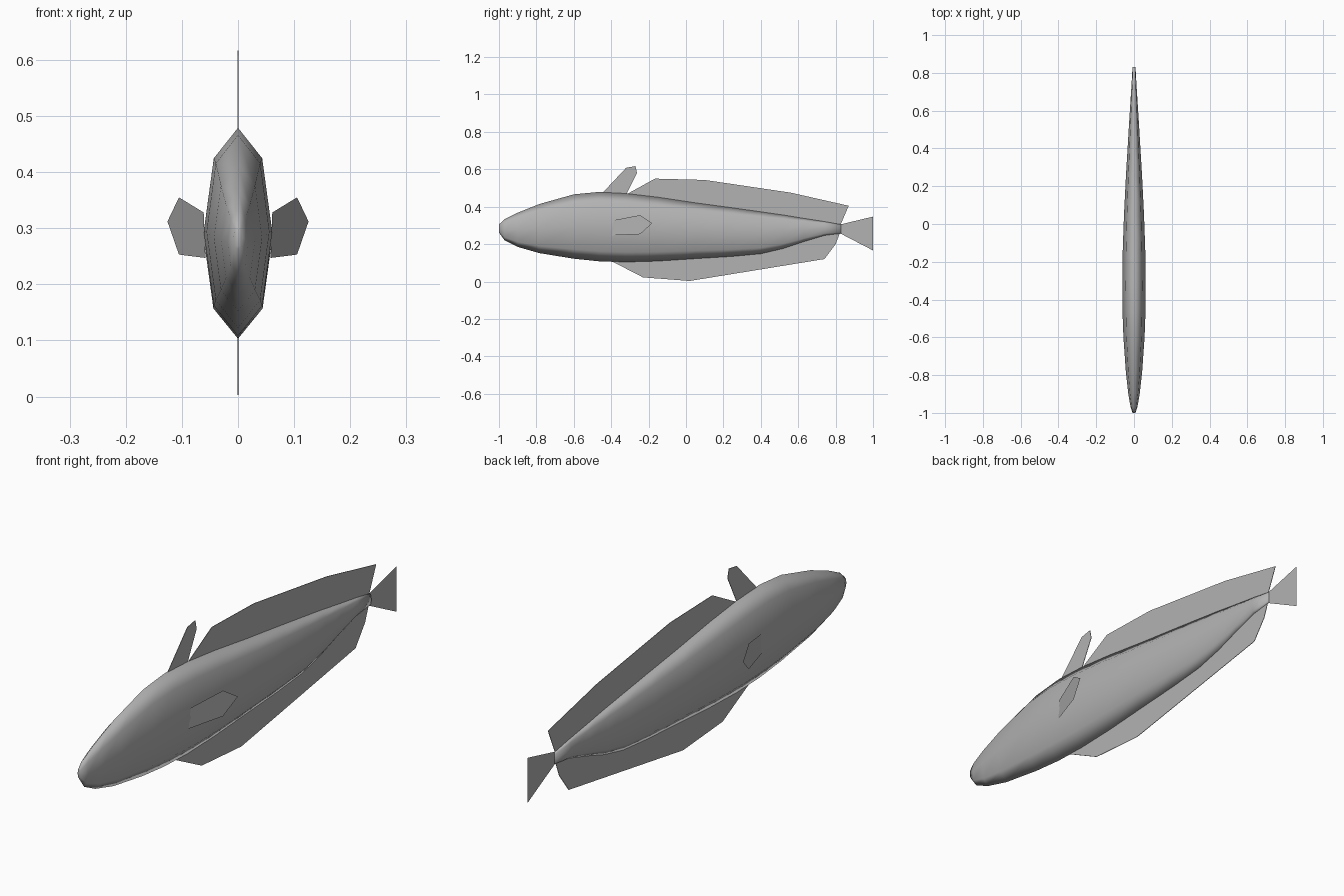
import bpy, bmesh, math

if "Cube" in bpy.data.objects:
    bpy.data.objects.remove(bpy.data.objects["Cube"])

grey = bpy.data.materials.new("fish grey")
grey.diffuse_color = (0.45, 0.45, 0.45, 1)
grey.use_nodes = True
grey.node_tree.nodes["Principled BSDF"].inputs["Base Color"].default_value = grey.diffuse_color


def finish(name, bm):
    mesh = bpy.data.meshes.new(name)
    bm.to_mesh(mesh)
    bm.free()
    mesh.materials.append(grey)
    ob = bpy.data.objects.new(name, mesh)
    bpy.context.collection.objects.link(ob)
    return ob


# Body: octagonal rings along y, each (y, half width, bottom z, top z)
rings = [
    (-1.0, 0.008, 0.262, 0.305), (-0.97, 0.018, 0.22, 0.333),
    (-0.90, 0.030, 0.185, 0.368), (-0.785, 0.043, 0.152, 0.414),
    (-0.60, 0.056, 0.122, 0.466), (-0.465, 0.061, 0.108, 0.479),
    (-0.32, 0.062, 0.103, 0.472), (-0.15, 0.060, 0.108, 0.452),
    (0.05, 0.053, 0.121, 0.422), (0.25, 0.043, 0.133, 0.395),
    (0.40, 0.034, 0.147, 0.374), (0.52, 0.027, 0.175, 0.357),
    (0.63, 0.020, 0.212, 0.339), (0.74, 0.013, 0.245, 0.322),
    (0.83, 0.008, 0.256, 0.306)]
bm = bmesh.new()
loops = []
for y, w, lo, hi in rings:
    mid, h = (lo + hi) / 2, (hi - lo) / 2
    loops.append([bm.verts.new((w * math.cos(i * math.pi / 4), y,
                                mid + h * math.sin(i * math.pi / 4)))
                  for i in range(8)])
for a, b in zip(loops, loops[1:]):
    for i in range(8):
        j = (i + 1) % 8
        bm.faces.new((a[i], a[j], b[j], b[i]))
bm.faces.new(loops[0])
bm.faces.new(loops[-1])
bmesh.ops.recalc_face_normals(bm, faces=bm.faces)
for f in bm.faces:
    f.smooth = True
finish("body", bm)


def fin(name, outline, thick=0.0, x_of=lambda y: 0.0, flip=False):
    """Thin upright sheet from a (y, z) outline; thick gives it two sides."""
    bm = bmesh.new()
    face = bm.faces.new([bm.verts.new((x_of(y) - thick / 2, y, z)) for y, z in outline])
    face.normal_update()
    if (face.normal.x < 0) != flip:
        face.normal_flip()
    if thick:
        ext = bmesh.ops.extrude_face_region(bm, geom=[face])
        moved = [v for v in ext["geom"] if isinstance(v, bmesh.types.BMVert)]
        bmesh.ops.translate(bm, verts=moved, vec=(thick, 0, 0))
        bmesh.ops.recalc_face_normals(bm, faces=bm.faces)
    return finish(name, bm)


# Fins along the back and belly, rooted just inside the body
fin("front_dorsal_fin", [(-0.45, 0.47), (-0.32, 0.608), (-0.27, 0.617),
                         (-0.262, 0.58), (-0.32, 0.465)], 0.002)
fin("long_dorsal_fin", [(-0.32, 0.465), (-0.166, 0.55), (0.10, 0.543), (0.56, 0.475),
                        (0.87, 0.405), (0.825, 0.30), (0.40, 0.36), (0.0, 0.42)], 0.002)
fin("belly_fin", [(-0.41, 0.115), (-0.23, 0.022), (0.02, 0.003), (0.74, 0.12),
                  (0.80, 0.20), (0.825, 0.265), (0.74, 0.255), (0.63, 0.222),
                  (0.52, 0.185), (0.40, 0.157), (0.05, 0.13)], 0.002)

# Tail
fin("tail_fin", [(0.825, 0.305), (1.0, 0.347), (1.0, 0.166), (0.825, 0.257)], flip=True)

# Side fins, sweeping outwards towards the back
side = [(-0.395, 0.247), (-0.385, 0.328), (-0.245, 0.355), (-0.18, 0.312), (-0.245, 0.253)]
for s, label in ((1, "right"), (-1, "left")):
    fin(label + "_side_fin", side, x_of=lambda y: s * (0.058 + 0.315 * (y + 0.395)),
        flip=s > 0)
